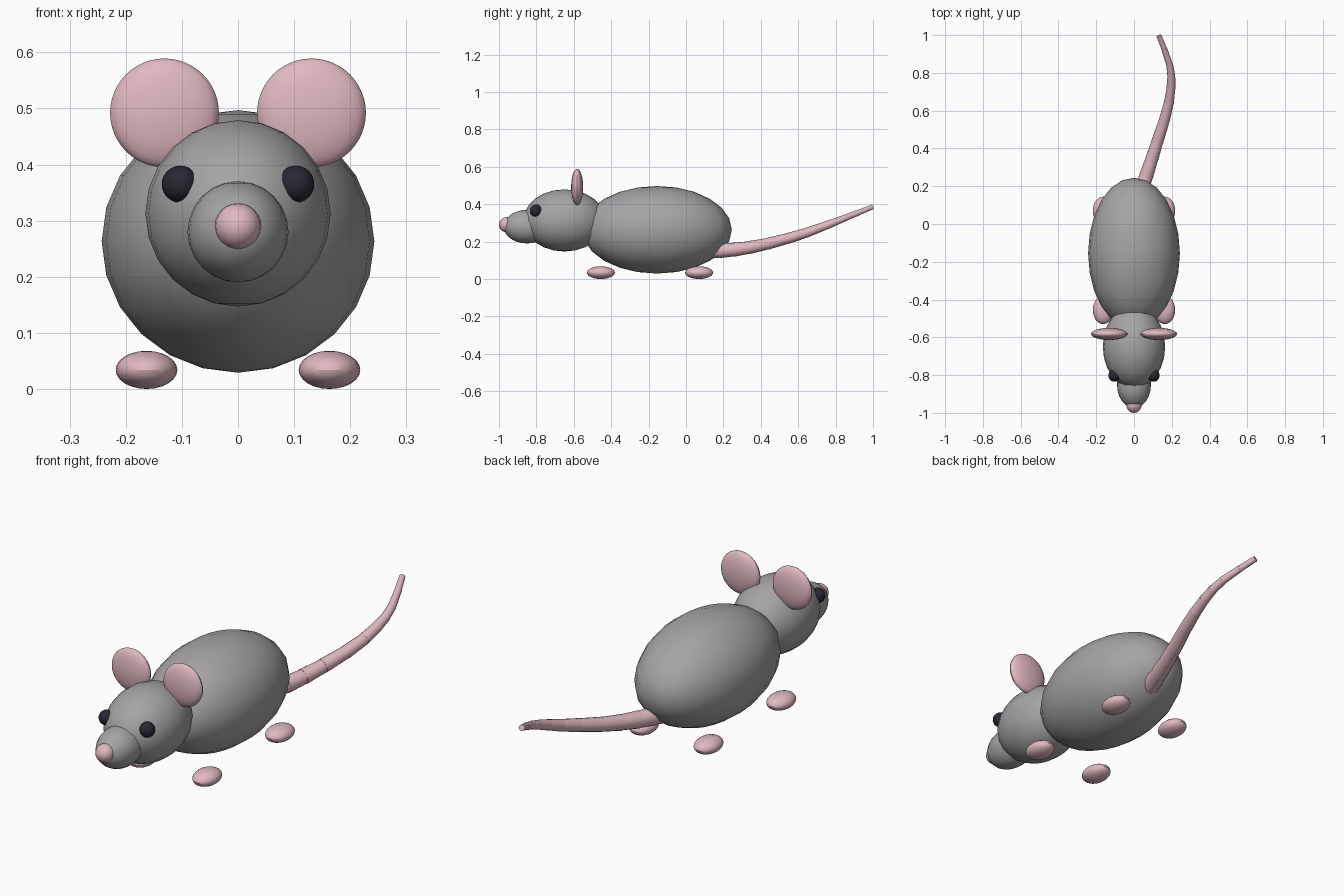
import bpy
from math import pi
from mathutils import Vector

cube = bpy.data.objects.get("Cube")
if cube:
    bpy.data.objects.remove(cube, do_unlink=True)


def make_material(name, rgb):
    mat = bpy.data.materials.new(name)
    mat.use_nodes = True
    mat.diffuse_color = (*rgb, 1)
    mat.node_tree.nodes["Principled BSDF"].inputs["Base Color"].default_value = (*rgb, 1)
    return mat


grey = make_material("grey fur", (0.38, 0.37, 0.38))
pink = make_material("pink skin", (0.75, 0.48, 0.53))
black = make_material("dark eye", (0.02, 0.021, 0.032))


def finish(name, mat):
    obj = bpy.context.object
    obj.name = obj.data.name = name
    obj.data.materials.append(mat)
    bpy.ops.object.shade_smooth_by_angle()
    return obj


def ellipsoid(name, mat, centre, radii, rings=12):
    bpy.ops.mesh.primitive_uv_sphere_add(segments=24, ring_count=rings, radius=1, location=centre)
    bpy.context.object.scale = radii
    bpy.ops.object.transform_apply(location=False, rotation=False, scale=True)
    return finish(name, mat)


# Body, head, snout and nose
ellipsoid("body", grey, (0, -0.155, 0.263), (0.243, 0.4, 0.234))
ellipsoid("head", grey, (0, -0.65, 0.313), (0.165, 0.22, 0.166))
ellipsoid("snout", grey, (0, -0.85, 0.28), (0.09, 0.125, 0.09))
ellipsoid("nose", pink, (0, -0.957, 0.29), (0.041, 0.043, 0.041))

# Paired ears, eyes and feet
for side, s in (("left", 1), ("right", -1)):
    ellipsoid(side + "_ear", pink, (s * 0.131, -0.582, 0.492), (0.097, 0.032, 0.097), 24)
    ellipsoid(side + "_eye", black, (s * 0.103, -0.802, 0.365), (0.033, 0.033, 0.033))
    for end, y in (("front", -0.455), ("back", 0.07)):
        ellipsoid(f"{side}_{end}_foot", pink, (s * 0.163, y, 0.034), (0.055, 0.075, 0.034))

# Tail of overlapping tapered segments along a smooth curve
knots = [Vector(p) for p in (
    (0.02, 0.13, 0.152), (0.06, 0.24, 0.155), (0.112, 0.4, 0.18), (0.175, 0.6, 0.233),
    (0.197, 0.74, 0.283), (0.187, 0.85, 0.326), (0.132, 0.997, 0.385))]


def tail_point(t):
    # Catmull-Rom interpolation through the knots
    last = len(knots) - 1
    i = min(int(t * last), last - 1)
    u = t * last - i
    a, b, c, d = (knots[min(max(k, 0), last)] for k in range(i - 1, i + 3))
    return (2 * b + (c - a) * u + (2 * a - 5 * b + 4 * c - d) * u**2
            + (3 * b - a - 3 * c + d) * u**3) / 2


count = 11
for i in range(count):
    start, stop = tail_point(i / count), tail_point((i + 1) / count)
    axis = stop - start
    if i < count - 1:
        stop = stop + axis * 0.06
    radius = 0.043 - 0.028 * i / (count - 1)
    bpy.ops.mesh.primitive_cone_add(
        vertices=16, radius1=radius, radius2=radius * 0.88, depth=(stop - start).length,
        location=(start + stop) / 2, rotation=axis.to_track_quat("Z", "Y").to_euler())
    finish(f"tail_segment_{i + 1}", pink)
